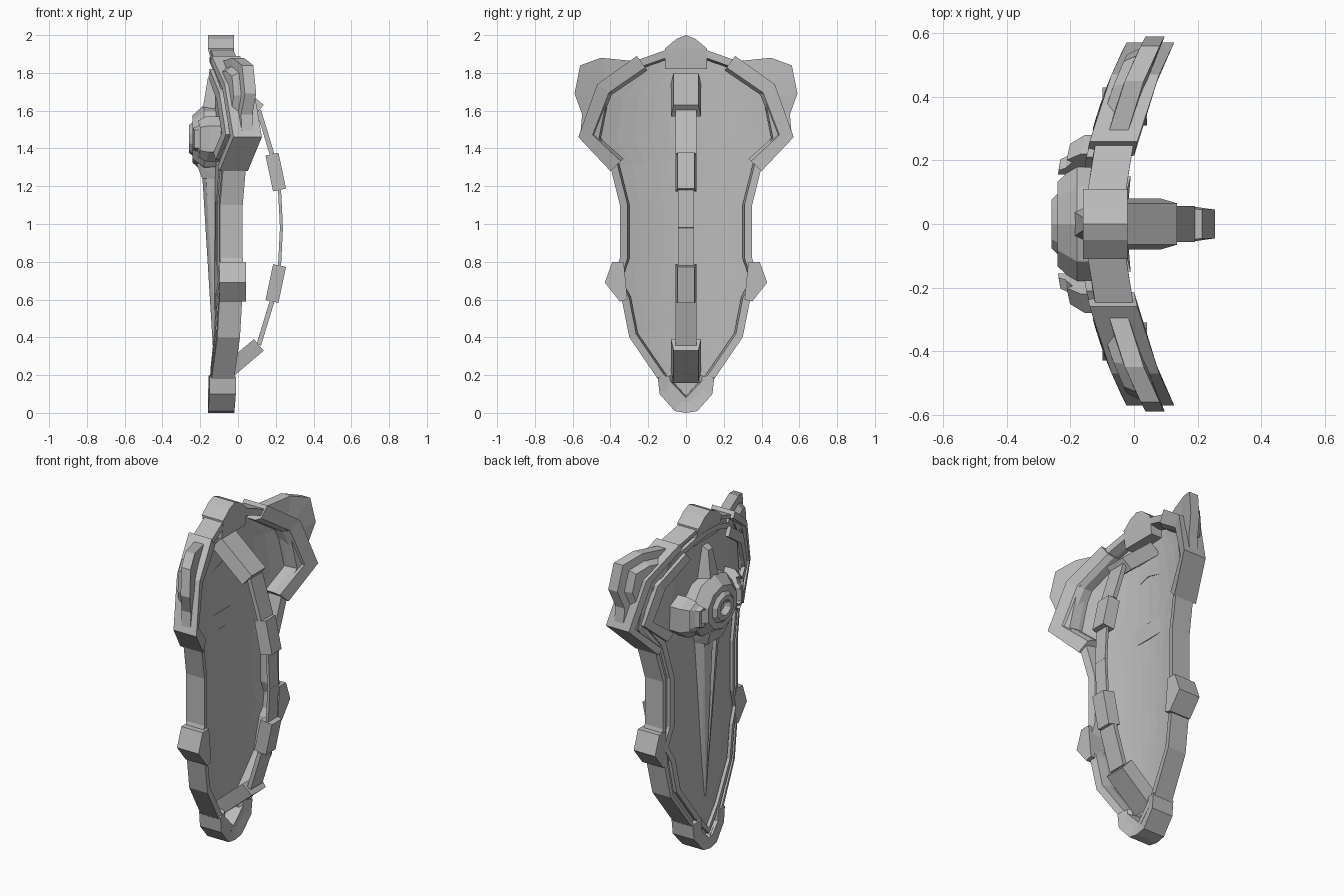
import bpy, bmesh, math
from mathutils import Vector

if "Cube" in bpy.data.objects:
    bpy.data.objects.remove(bpy.data.objects["Cube"])

steel = bpy.data.materials.new("plain_grey")
steel.use_nodes = True
GREY = (0.5, 0.5, 0.5, 1)
steel.diffuse_color = GREY
steel.node_tree.nodes["Principled BSDF"].inputs["Base Color"].default_value = GREY


def bend(y):
    """Depth of the curved shield at a given sideways position."""
    return 0.45 * y * y - 0.09


def finish(name, mesh_builder, mirror=False):
    """Turn a bmesh into a named object, optionally mirrored sideways."""
    bmesh.ops.recalc_face_normals(mesh_builder, faces=mesh_builder.faces)
    mesh = bpy.data.meshes.new(name)
    mesh_builder.to_mesh(mesh)
    mesh_builder.free()
    mesh.materials.append(steel)
    part = bpy.data.objects.new(name, mesh)
    bpy.context.collection.objects.link(part)
    if mirror:
        modifier = part.modifiers.new("mirror", 'MIRROR')
        modifier.use_axis = (False, True, False)
    return part


def skin(builder, rings, closed=True):
    """Bridge neighbouring rows of points with quads."""
    rows = [[builder.verts.new(point) for point in ring] for ring in rings]
    count = len(rows[0])
    for low, high in zip(rows, rows[1:]):
        for i in range(count if closed else count - 1):
            j = (i + 1) % count
            builder.faces.new((low[i], low[j], high[j], high[i]))
    return rows


def inset(outline, distance):
    """Move a (y, z) outline inwards along its normals."""
    result = []
    last = len(outline) - 1
    for i, (y, z) in enumerate(outline):
        before = Vector(outline[max(i - 1, 0)])
        after = Vector(outline[min(i + 1, last)])
        along = (after - before).normalized()
        if y == 0:
            along = Vector((1 if i == 0 else -1, 0))
        result.append((max(0, y - along.y * distance), z + along.x * distance))
    return result


def band(name, outer, inner, profile):
    """Mirrored strip between two outlines; profile is (across, depth)."""
    builder = bmesh.new()
    rings = []
    for start, end in zip(outer, inner):
        ring = []
        for across, depth in profile:
            y, z = Vector(start).lerp(Vector(end), across)
            y = max(0, y)
            ring.append((bend(y) + depth, y, z))
        rings.append(ring)
    rows = skin(builder, rings)
    for row, (y, z) in ((rows[0], outer[0]), (rows[-1], outer[-1])):
        if y > 0:
            builder.faces.new(row)
    return finish(name, builder, True)


def grooved(front, back, seat, groove):
    """Cross-section with a chamfered inner wall and a channel on the face."""
    channel = front + groove
    return [(0, front), (0, back), (0.8, back), (1, seat), (1, channel),
            (1.5, channel), (1.5, front), (0.9, front), (0.9, channel),
            (0.5, channel), (0.4, front)]


def hull(name, points, mirror=False):
    """Flat-sided solid around a few corner points."""
    builder = bmesh.new()
    for point in points:
        builder.verts.new(point)
    bmesh.ops.convex_hull(builder, input=builder.verts)
    bmesh.ops.dissolve_limit(builder, angle_limit=0.02,
                             verts=builder.verts, edges=builder.edges)
    return finish(name, builder, mirror)


def both_sides(points):
    return [(x, side * y, z) for x, y, z in points for side in (-1, 1)]


def bar(name, start, end, width, thickness, chamfer=0):
    """Flat bar between two (x, z) points, with its outer edges narrowed."""
    start, end = (Vector((x, 0, z)) for x, z in (start, end))
    along = (end - start).normalized()
    out = Vector((abs(along.z), 0, -along.x * math.copysign(1, along.z))) * thickness / 2
    corners = []
    for centre in (start, end):
        for side in (-1, 1):
            corners.append(centre + out + Vector((0, side * (width - chamfer), 0)))
            corners.append(centre - out + Vector((0, side * width, 0)))
    return hull(name, corners)


# Stepped rim running around the whole shield
outline = [(0, 0.04), (0.15, 0.18), (0.3, 0.4), (0.34, 0.6), (0.39, 0.7),
           (0.35, 0.82), (0.35, 1.1), (0.4, 1.3), (0.5, 1.45),
           (0.45, 1.7), (0.25, 1.87), (0.11, 1.92), (0, 1.93)]
band("rim", outline, inset(outline, 0.05),
     grooved(front=-0.06, back=0.06, seat=0.01, groove=0.02))

# Curved body plate spanning the rim
columns = [step / 5 for step in range(-5, 6)]
builder = bmesh.new()
rows = []
for width, z in inset(outline, 0.04):
    width = max(width, 0.04)
    rows.append([(bend(width * c) - 0.025, width * c, z) for c in columns])
skin(builder, rows, closed=False)
plate = finish("body_plate", builder)
thickness = plate.modifiers.new("thickness", 'SOLIDIFY')
thickness.thickness = 0.02
thickness.offset = 0

# Shoulder armour over the upper corners, with a fin behind it
shoulder = [(0.4, 1.28), (0.57, 1.46), (0.47, 1.74), (0.26, 1.89)]
band("shoulder_armour", shoulder, inset(shoulder, 0.095),
     grooved(front=-0.08, back=0.07, seat=0.04, groove=0.025))
fin = [(0.56, 1.47), (0.55, 1.58), (0.59, 1.69), (0.56, 1.84), (0.45, 1.88), (0.25, 1.86)]
band("shoulder_fin", fin, [(0.4, 1.65)] * len(fin),
     [(0, -0.03), (0, 0.03), (0.7, 0.04), (0.7, -0.06), (0.3, -0.06), (0.2, -0.03)])

# Side clamps on the lower rim
clamp = [(0.31, 0.6), (0.35, 0.59), (0.43, 0.69), (0.39, 0.8), (0.33, 0.8)]
clamp_middle = bend(0.37)
hull("side_clamp", [(clamp_middle + depth, y, z) for y, z in clamp
                    for depth in (-0.07, 0.07)], True)

# Bottom tip and top cap
tip = [(0, 0), (0.06, 0.01), (0.14, 0.1), (0.15, 0.19)]
band("bottom_tip", tip, inset(tip, 0.08),
     [(0, -0.07), (0, 0.07), (0.8, 0.06), (1, 0.04), (1, -0.04), (0.9, -0.07)])
cap = [(0.11, 1.82), (0.11, 1.93), (0.05, 1.98), (0, 2)]
hull("top_cap", both_sides([(x, y, z) for y, z in cap
                            for x in ((-0.16, -0.02) if z > 1.9 else (-0.13, -0.03))]))

# Round boss on the face, stepped forward to a hollow centre
BOSS_HEIGHT = 1.45
steps = [(-0.1, 0.2), (-0.18, 0.2), (-0.22, 0.16), (-0.24, 0.14),
         (-0.24, 0.1), (-0.26, 0.08), (-0.26, 0.05), (-0.23, 0.03)]
angles = [math.tau * (k + 0.5) / 10 for k in range(10)]
builder = bmesh.new()
rows = skin(builder, [[(x, r * math.cos(a), BOSS_HEIGHT + 0.9 * r * math.sin(a))
                       for a in angles] for x, r in steps])
builder.faces.new(rows[-1])
finish("boss", builder)

# Brackets gripping the boss, and its foot
bracket = [(y, BOSS_HEIGHT + rise) for y, rise in
           ((0.22, -0.12), (0.28, -0.07), (0.28, 0.07), (0.22, 0.12))]
band("boss_bracket", bracket, inset(bracket, 0.1),
     [(0, -0.03), (0, -0.1), (0.3, -0.14), (0.4, -0.12),
      (0.7, -0.14), (0.8, -0.16), (1, -0.16), (1, -0.03)])
hull("boss_foot", both_sides([(-0.1, 0.1, 1.24), (-0.19, 0.07, 1.24),
                              (-0.22, 0.09, 1.32), (-0.1, 0.13, 1.34)]))

# Short spike above the boss, and a split pair of long ones below
hull("upper_spike", both_sides([(-0.11, 0.08, 1.57), (-0.19, 0.04, 1.59),
                                (-0.16, 0.02, 1.77), (-0.11, 0.03, 1.8)]))
hull("lower_spike", [(-0.11, 0.01, 1.27), (-0.19, 0.02, 1.27), (-0.17, 0.07, 1.27),
                     (-0.11, 0.1, 1.27), (-0.13, 0, 0.3), (-0.11, 0.02, 0.3)], True)

# Arm handle: the same chain of bars above and below its middle
HANDLE_MIDDLE = 0.98
for place, direction in (("upper", 1), ("lower", -1)):
    anchor, shoulder_joint, grip_outer, grip_inner, middle = [
        (x, HANDLE_MIDDLE + direction * rise) for x, rise in
        ((-0.09, 0.79), (0.11, 0.62), (0.18, 0.39), (0.22, 0.2), (0.23, 0))]
    bar(place + "_mount", anchor, shoulder_joint, 0.08, 0.08, 0.015)
    bar(place + "_strap", shoulder_joint, grip_outer, 0.056, 0.025)
    bar(place + "_grip", grip_outer, grip_inner, 0.055, 0.07, 0.01)
    bar(place + "_centre_strap", grip_inner, middle, 0.042, 0.016)
